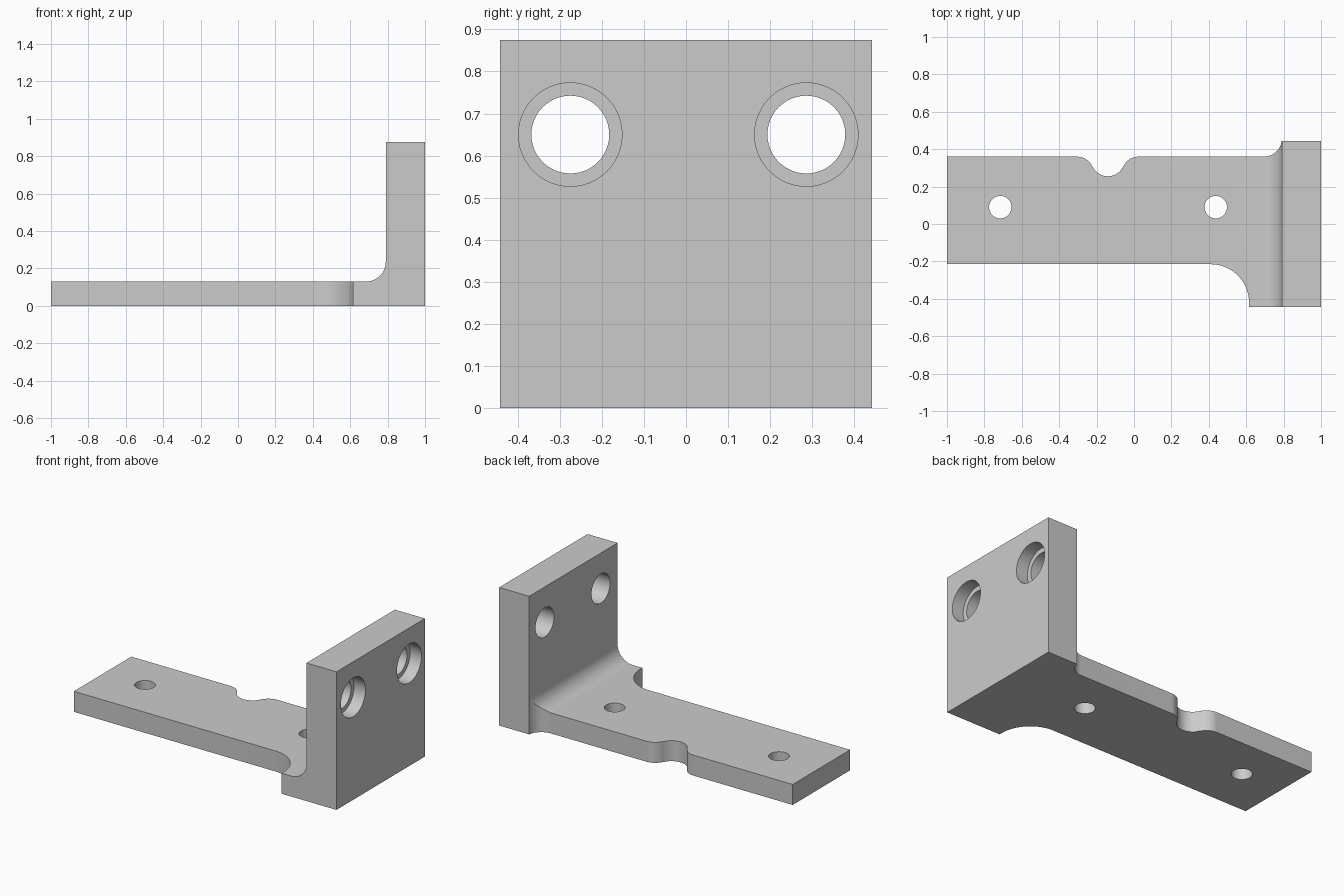
import bpy, bmesh
from math import sin, cos, radians, degrees, asin
from mathutils import Vector

if "Cube" in bpy.data.objects:
    bpy.data.objects.remove(bpy.data.objects["Cube"])


def arc(cx, cy, r, a0, a1, n=16):
    return [(cx + r * cos(radians(a0 + (a1 - a0) * i / n)),
             cy + r * sin(radians(a0 + (a1 - a0) * i / n))) for i in range(n + 1)]


def prism(name, pts, axis, lo, hi):
    """Extrude a 2D profile along x, y or z between lo and hi."""
    place = {'x': lambda a, b: (lo, a, b),
             'y': lambda a, b: (a, lo, b),
             'z': lambda a, b: (a, b, lo)}[axis]
    bm = bmesh.new()
    face = bm.faces.new([bm.verts.new(place(*p)) for p in pts])
    ext = bmesh.ops.extrude_face_region(bm, geom=[face])
    move = Vector((0, 0, 0))
    move['xyz'.index(axis)] = hi - lo
    bmesh.ops.translate(bm, vec=move,
                        verts=[v for v in ext['geom'] if isinstance(v, bmesh.types.BMVert)])
    bmesh.ops.recalc_face_normals(bm, faces=bm.faces)
    mesh = bpy.data.meshes.new(name)
    bm.to_mesh(mesh)
    bm.free()
    ob = bpy.data.objects.new(name, mesh)
    bpy.context.collection.objects.link(ob)
    return ob


def circle(cx, cy, r):
    return arc(cx, cy, r, 0, 360, 48)[:-1]


def boolean(target, cutter, operation):
    cutter.hide_render = True
    mod = target.modifiers.new("cut", 'BOOLEAN')
    mod.operation, mod.solver, mod.object = operation, 'EXACT', cutter
    bpy.context.view_layer.objects.active = target
    bpy.ops.object.modifier_apply(modifier=mod.name)
    bpy.data.objects.remove(cutter)


# L-shaped side profile with inner fillet
side = [(-1, 0), (1, 0), (1, 0.875), (0.79, 0.875)]
side += arc(0.685, 0.235, 0.105, 0, -90) + [(-1, 0.13)]
bracket = prism("angle_bracket", side, 'y', -0.6, 0.6)

# Plan outline: flared wall end and rounded notch in the back edge
W = 0.4425
t = degrees(asin(0.075 / 0.18))
plan = [(-1.1, -0.215)] + arc(0.41, -0.42, 0.205, 90, 0)
plan += [(0.615, -W), (1.1, -W), (1.1, W)]
plan += arc(0.695, 0.455, 0.095, -7.5, -90)
plan += arc(0.025, 0.27, 0.09, 90, 180 - t)
plan += arc(-0.14, 0.345, 0.09, -t, t - 180)[1:]
plan += arc(-0.305, 0.27, 0.09, t, 90)[1:]
plan += [(-1.1, 0.36)]
boolean(bracket, prism("plan_outline", plan, 'z', -0.2, 1.1), 'INTERSECT')

# Holes through the base plate
for x in (-0.715, 0.437):
    boolean(bracket, prism("plate_hole", circle(x, 0.09, 0.06), 'z', -0.1, 0.3), 'DIFFERENCE')

# Counterbored holes through the upright wall
for y in (-0.275, 0.286):
    boolean(bracket, prism("wall_hole", circle(y, 0.65, 0.0925), 'x', 0.6, 1.2), 'DIFFERENCE')
    boolean(bracket, prism("counterbore", circle(y, 0.65, 0.123), 'x', 0.92, 1.2), 'DIFFERENCE')

# Smooth the curved faces, keep the edges crisp
bpy.ops.object.select_all(action='DESELECT')
bracket.select_set(True)
bpy.context.view_layer.objects.active = bracket
bpy.ops.object.shade_smooth_by_angle(angle=radians(25))
